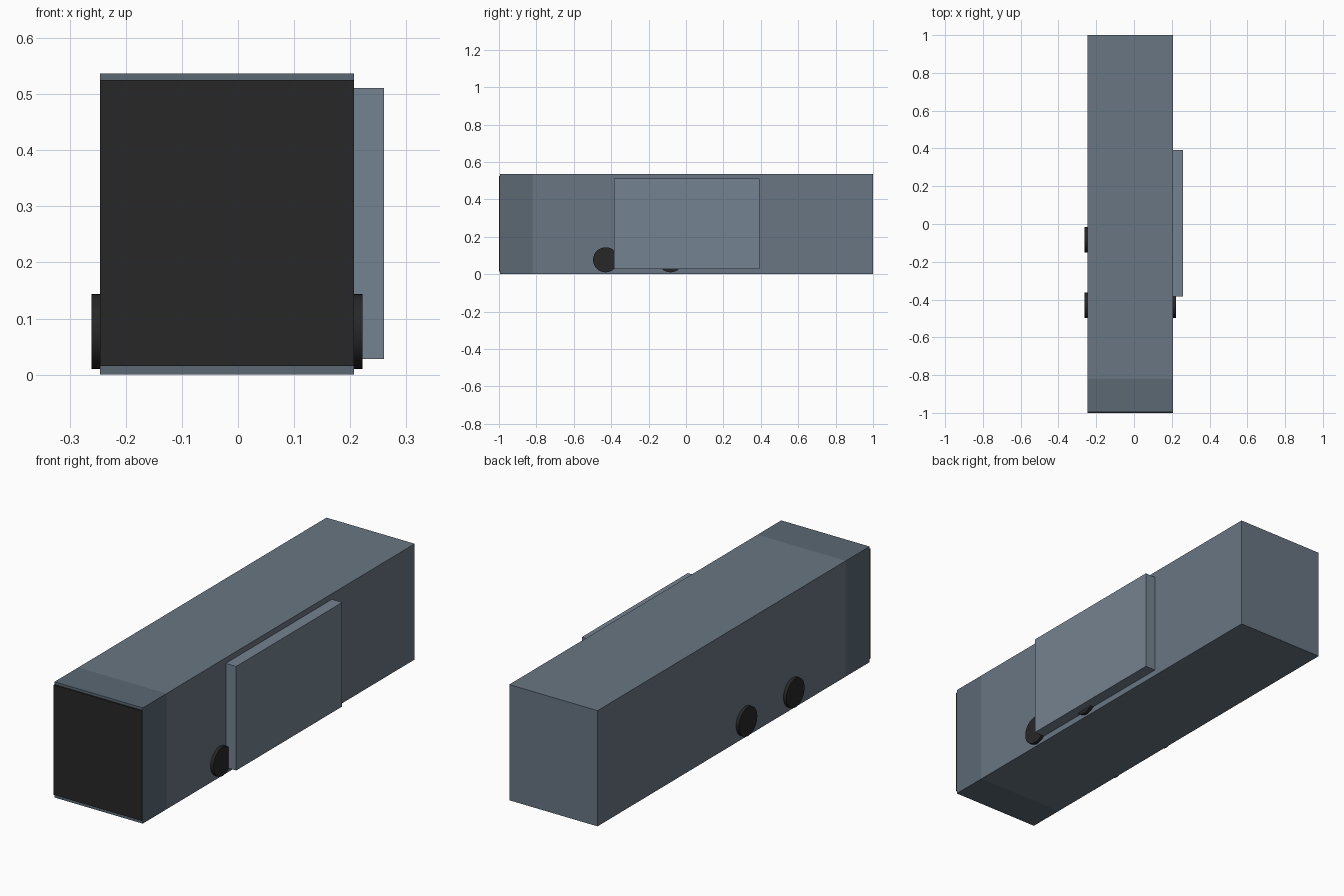
import bpy
import math

if "Cube" in bpy.data.objects:
    bpy.data.objects.remove(bpy.data.objects["Cube"])


def material(name, rgb):
    m = bpy.data.materials.new(name)
    m.diffuse_color = (*rgb, 1)
    m.use_nodes = True
    m.node_tree.nodes["Principled BSDF"].inputs["Base Color"].default_value = m.diffuse_color
    return m


BODY = material("body_paint", (0.14, 0.18, 0.225))
CAP = material("cap_paint", (0.105, 0.14, 0.175))
SLIDE = material("slide_paint", (0.175, 0.225, 0.28))
BLACK = material("black", (0.02, 0.02, 0.02))


def box(name, lo, hi, mat):
    mid = [(a + b) / 2 for a, b in zip(lo, hi)]
    bpy.ops.mesh.primitive_cube_add(size=1, location=mid)
    o = bpy.context.object
    o.name = name
    o.scale = [b - a for a, b in zip(lo, hi)]
    bpy.ops.object.transform_apply(location=False, rotation=False, scale=True)
    o.data.materials.append(mat)
    return o


LEFT, RIGHT, TOP = -0.246, 0.207, 0.537
CENTRE = (LEFT + RIGHT) / 2

# Coach body and darker front cap
box("coach_body", (LEFT, -0.82, 0), (RIGHT, 1, TOP), BODY)
box("front_cap", (LEFT, -0.994, 0), (RIGHT, -0.82, TOP), CAP)

# Windscreen panel covering the nose
box("windscreen", (LEFT, -1, 0.015), (RIGHT, -0.992, 0.525), BLACK)

# Slide-out room on the right side
box("slide_out", (RIGHT - 0.002, -0.385, 0.028), (0.26, 0.393, 0.511), SLIDE)

# Two pairs of wheels, standing slightly proud of the sides
for axle, y in (("front", -0.43), ("rear", -0.083)):
    for side, s in (("left", -1), ("right", 1)):
        bpy.ops.mesh.primitive_cylinder_add(
            vertices=32, radius=0.067, depth=0.05,
            location=(CENTRE + s * 0.2165, y, 0.077),
            rotation=(0, math.pi / 2, 0))
        wheel = bpy.context.object
        wheel.name = f"{axle}_{side}_wheel"
        wheel.data.materials.append(BLACK)
        bpy.ops.object.shade_smooth_by_angle(angle=math.radians(30))
